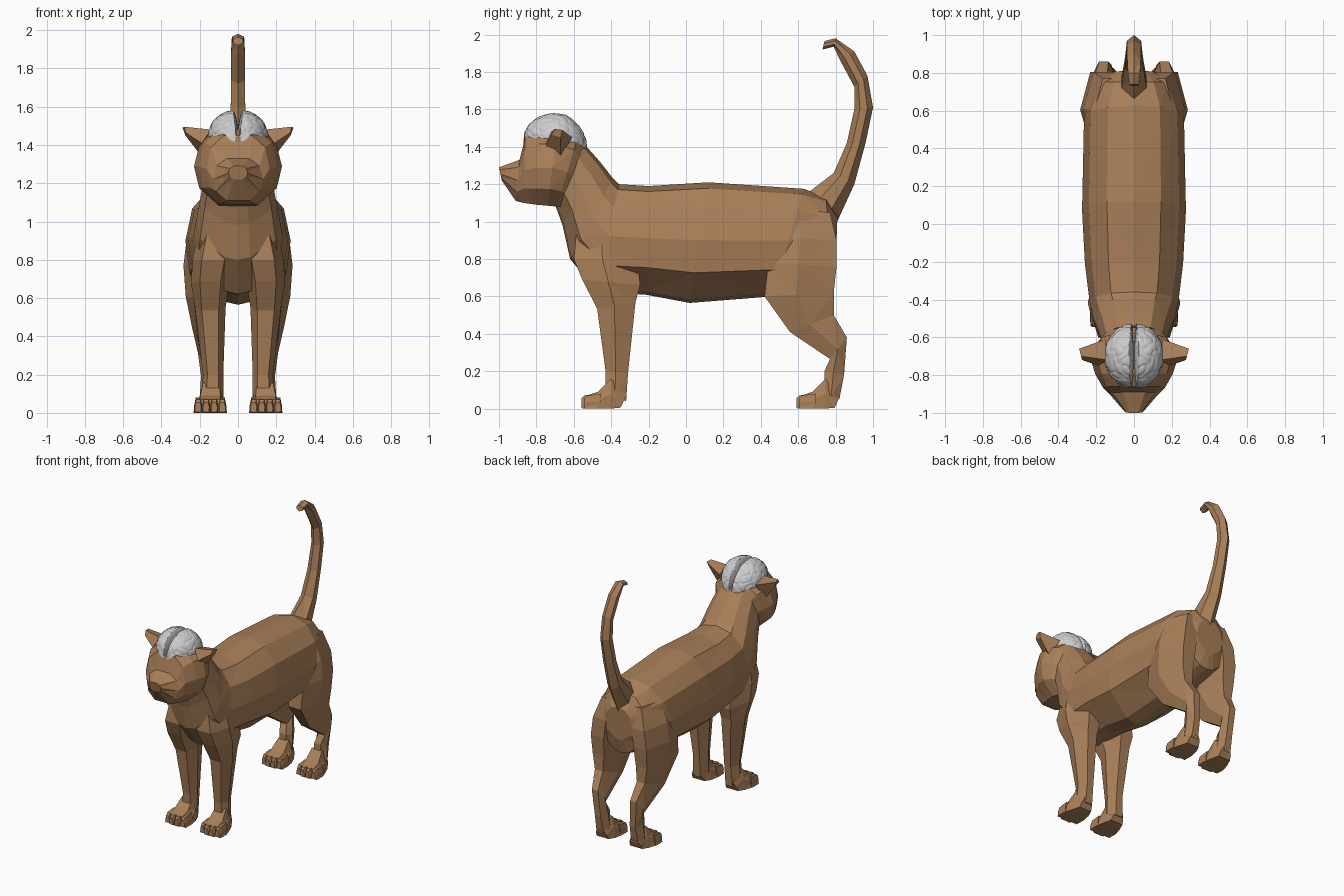
import bpy, bmesh
from math import sqrt
from mathutils import Vector, noise

brown = bpy.data.materials.new("brown_fur")
brown.diffuse_color = (0.40, 0.215, 0.10, 1)
grey = None


def finish(name, bm, mirror=False, mat=brown):
    bmesh.ops.recalc_face_normals(bm, faces=bm.faces)
    me = bpy.data.meshes.new(name)
    bm.to_mesh(me)
    bm.free()
    ob = bpy.data.objects.new(name, me)
    bpy.context.collection.objects.link(ob)
    if mat:
        me.materials.append(mat)
    if mirror:
        ob.modifiers.new("mirror", 'MIRROR')
    return ob


def loft(bm, rings, profile):
    """Each ring: (y, z) of one edge, (y, z) of the opposite edge, x centre, half width.
    The profile gives (fraction between the edges, fraction of half width)."""
    outline = [(t, w) for t, w in profile] + [(t, -w) for t, w in reversed(profile) if w > 0]
    n, loops = len(outline), []
    for ya, za, yb, zb, xc, hw in rings:
        loops.append([bm.verts.new((xc + w * hw, ya + (yb - ya) * t, za + (zb - za) * t))
                      for t, w in outline])
    for a, b in zip(loops, loops[1:]):
        for i in range(n):
            j = (i + 1) % n
            bm.faces.new((a[i], a[j], b[j], b[i]))
    bm.faces.new(loops[0])
    bm.faces.new(loops[-1])
    bmesh.ops.triangulate(bm, faces=[f for f in bm.faces if len(f.verts) == 4])


def part(name, rings, profile, mirror=False):
    bm = bmesh.new()
    loft(bm, rings, profile)
    return finish(name, bm, mirror)


LIMB = [(0, .55), (.45, 1), (1, .5)]

# Trunk and neck, from rump to throat
part("body", [
    (.81, 1.03, .80, .78, 0, .11),
    (.75, 1.13, .77, .67, 0, .20),
    (.63, 1.175, .46, .60, 0, .265),
    (.12, 1.21, .02, .565, 0, .275),
    (-.20, 1.19, -.22, .61, 0, .26),
    (-.36, 1.20, -.47, .62, 0, .235),
    (-.39, 1.23, -.62, .80, 0, .215),
    (-.46, 1.32, -.66, .98, 0, .19),
    (-.54, 1.41, -.70, 1.09, 0, .17),
], [(0, 0), (.05, .52), (.22, .87), (.48, 1), (.75, .92), (.97, .3), (1, 0)])

# Head with muzzle
part("head", [
    (-.53, 1.37, -.62, 1.08, 0, .14),
    (-.58, 1.45, -.69, 1.08, 0, .20),
    (-.69, 1.49, -.74, 1.085, 0, .23),
    (-.79, 1.485, -.80, 1.09, 0, .205),
    (-.86, 1.45, -.87, 1.10, 0, .165),
    (-.89, 1.33, -.91, 1.11, 0, .13),
    (-1.0, 1.29, -.985, 1.22, 0, .05),
], [(0, .45), (.18, .86), (.5, 1), (.78, .88), (1, .45)])

# Ears
bm = bmesh.new()
base = [bm.verts.new(p) for p in
        [(.14, -.72, 1.48), (.19, -.75, 1.41), (.19, -.67, 1.34), (.15, -.61, 1.45)]]
tip = [bm.verts.new(p) for p in
       [(.28, -.70, 1.495), (.275, -.72, 1.465), (.275, -.67, 1.45), (.29, -.66, 1.49)]]
for i in range(4):
    j = (i + 1) % 4
    bm.faces.new((base[i], base[j], tip[j], tip[i]))
bm.faces.new(base)
bm.faces.new(tip)
finish("ears", bm, True)

# Tail
part("tail", [
    (.66, 1.16, .80, .98, 0, .07),
    (.79, 1.26, .90, 1.20, 0, .05),
    (.86, 1.42, .96, 1.42, 0, .042),
    (.90, 1.60, 1.0, 1.61, 0, .038),
    (.90, 1.72, .97, 1.78, 0, .036),
    (.82, 1.87, .90, 1.91, 0, .036),
    (.79, 1.935, .80, 1.98, 0, .032),
    (.73, 1.92, .74, 1.965, 0, .026),
], [(0, 0), (.3, 1), (.7, 1), (1, 0)])

# Legs, whose tops taper into the trunk
part("front_legs", [
    (-.58, 1.00, -.30, 1.02, .095, .10),
    (-.60, .80, -.26, .80, .13, .108),
    (-.555, .69, -.245, .66, .145, .10),
    (-.475, .535, -.27, .57, .145, .08),
    (-.43, .20, -.31, .19, .13, .053),
    (-.43, .08, -.32, .04, .135, .058),
], LIMB, True)
part("hind_legs", [
    (.47, 1.07, .77, 1.05, .12, .09),
    (.45, .92, .805, .90, .16, .108),
    (.44, .78, .805, .76, .178, .107),
    (.42, .60, .79, .62, .18, .093),
    (.555, .41, .79, .50, .175, .066),
    (.77, .265, .86, .38, .16, .05),
    (.74, .20, .845, .18, .145, .048),
    (.74, .08, .82, .05, .145, .056),
], LIMB, True)

# Paws with four toes each
for name, front, heel in (("front_paws", -.56, -.32), ("hind_paws", .59, .825)):
    bm = bmesh.new()
    loft(bm, [
        (heel, .07, heel - .03, .005, .14, .05),
        (heel - .08, .16, heel - .08, 0, .14, .07),
        (heel - .15, .09, heel - .15, 0, .145, .088),
        (front + .03, .07, front + .02, 0, .145, .086),
    ], [(0, .6), (.5, .9), (1, 1)])
    for i in range(4):
        x = .082 + .042 * i
        y = front + (0 if i in (1, 2) else .015)
        loft(bm, [(y + .09, .08, y + .09, 0, x, .021), (y + .015, .07, y + .01, 0, x, .021),
                  (y, .055, y, .005, x, .016)], [(0, .6), (.5, 1), (1, .95)])
    finish(name, bm, True)

# Exposed brain: two folded hemispheres meeting at a central groove
bm = bmesh.new()
bmesh.ops.create_icosphere(bm, subdivisions=6, radius=1)
for v in bm.verts:
    p = v.co.copy()
    q = Vector((p.x * 2, p.y * 3.2, p.z * 3)) + Vector((5, 2, 7))
    q += 0.4 * noise.noise_vector(p * 2)
    r = 0.955 + 0.04 * min(abs(noise.noise(q)) * 3.5, 1) ** 0.6
    centre = .010 + .018 * sqrt(max(0, 1 - p.y * p.y))
    x = centre + (p.x * r * .13 if p.x > 0 else p.x * centre)
    y = -.70 + p.y * r * .172
    z = 1.44 + p.z * r * .14 - .3 * max(0, y + .64)
    v.co = (x, y, z)
brain = finish("brain", bm, True, grey)
for poly in brain.data.polygons:
    poly.use_smooth = True
